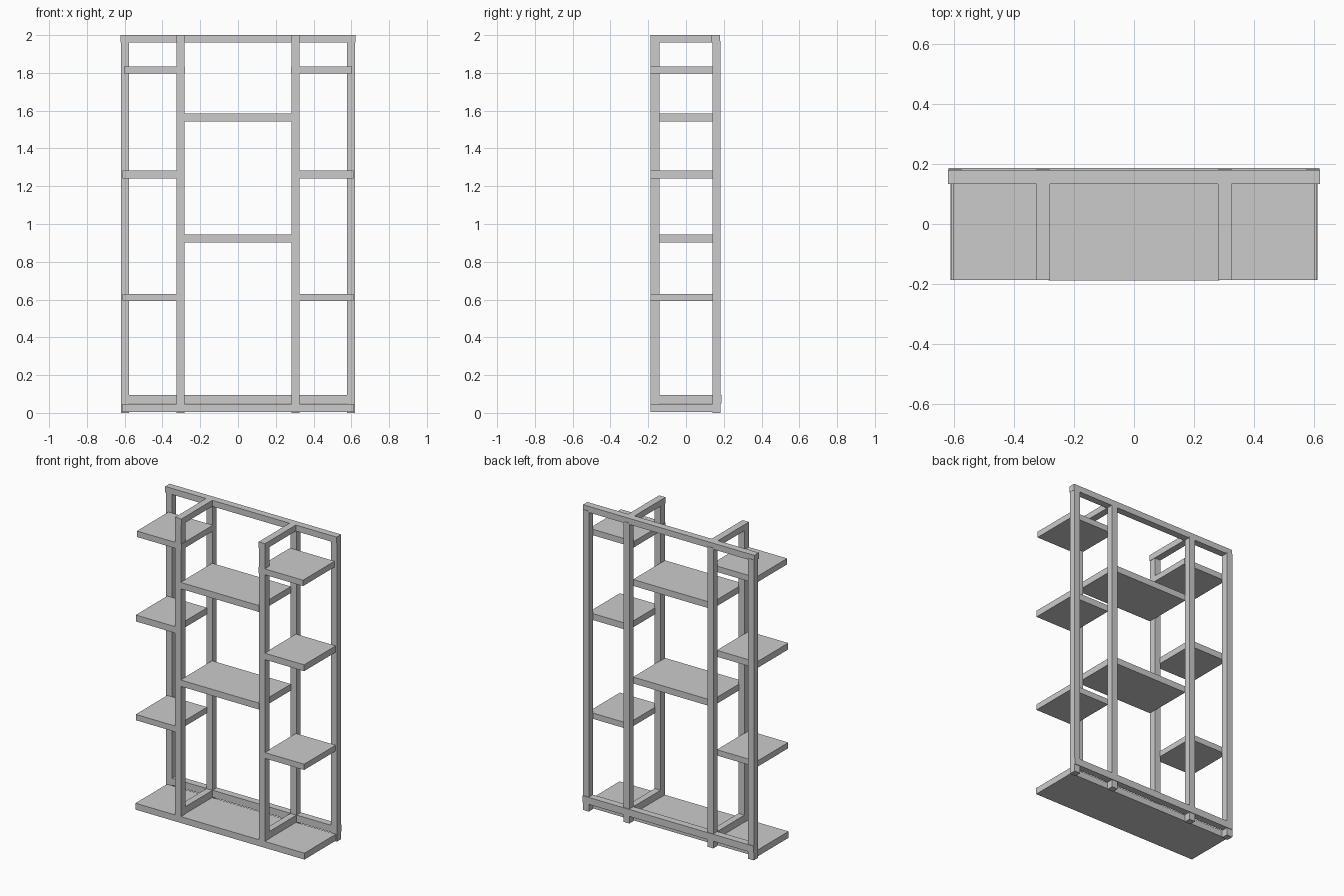
import bpy


def box(name, x0, x1, y0, y1, z0, z1):
    bpy.ops.mesh.primitive_cube_add(size=1, location=((x0 + x1) / 2, (y0 + y1) / 2, (z0 + z1) / 2))
    ob = bpy.context.object
    ob.name = name
    ob.scale = (x1 - x0, y1 - y0, z1 - z0)
    bpy.ops.object.transform_apply(location=False, rotation=False, scale=True)
    return ob


def pair(name, x0, x1, *rest):
    box(name + "_right", x0, x1, *rest)
    box(name + "_left", -x1, -x0, *rest)


FRONT, BACK = -0.187, 0.183

# Back frame: posts, top beam and bottom rail
pair("outer_back_post", 0.577, 0.62, 0.139, BACK, 0, 1.97)
pair("inner_back_post", 0.283, 0.326, 0.139, BACK, 0, 1.97)
box("top_beam", -0.622, 0.622, 0.134, 0.18, 1.96, 2.0)
box("bottom_rail", -0.62, 0.62, 0.141, 0.187, 0.049, 0.095)

# Front posts and the bars joining them to the back frame
pair("front_post", 0.283, 0.326, FRONT, -0.14, 0.046, 1.97)
pair("top_bar", 0.28, 0.326, FRONT, 0.134, 1.96, 2.0)
pair("bottom_bar", 0.283, 0.326, -0.14, 0.141, 0.049, 0.095)

# Base board
box("base_board", -0.613, 0.613, FRONT, 0.14, 0.005, 0.047)

# Side shelves
pair("upper_side_shelf", 0.28, 0.603, FRONT, 0.14, 1.796, 1.835)
pair("middle_side_shelf", 0.322, 0.611, FRONT, 0.14, 1.24, 1.282)
pair("lower_side_shelf", 0.322, 0.611, FRONT, 0.14, 0.592, 0.63)

# Centre shelves
box("upper_centre_shelf", -0.286, 0.286, -0.189, 0.14, 1.542, 1.584)
box("lower_centre_shelf", -0.286, 0.286, -0.189, 0.14, 0.902, 0.944)
